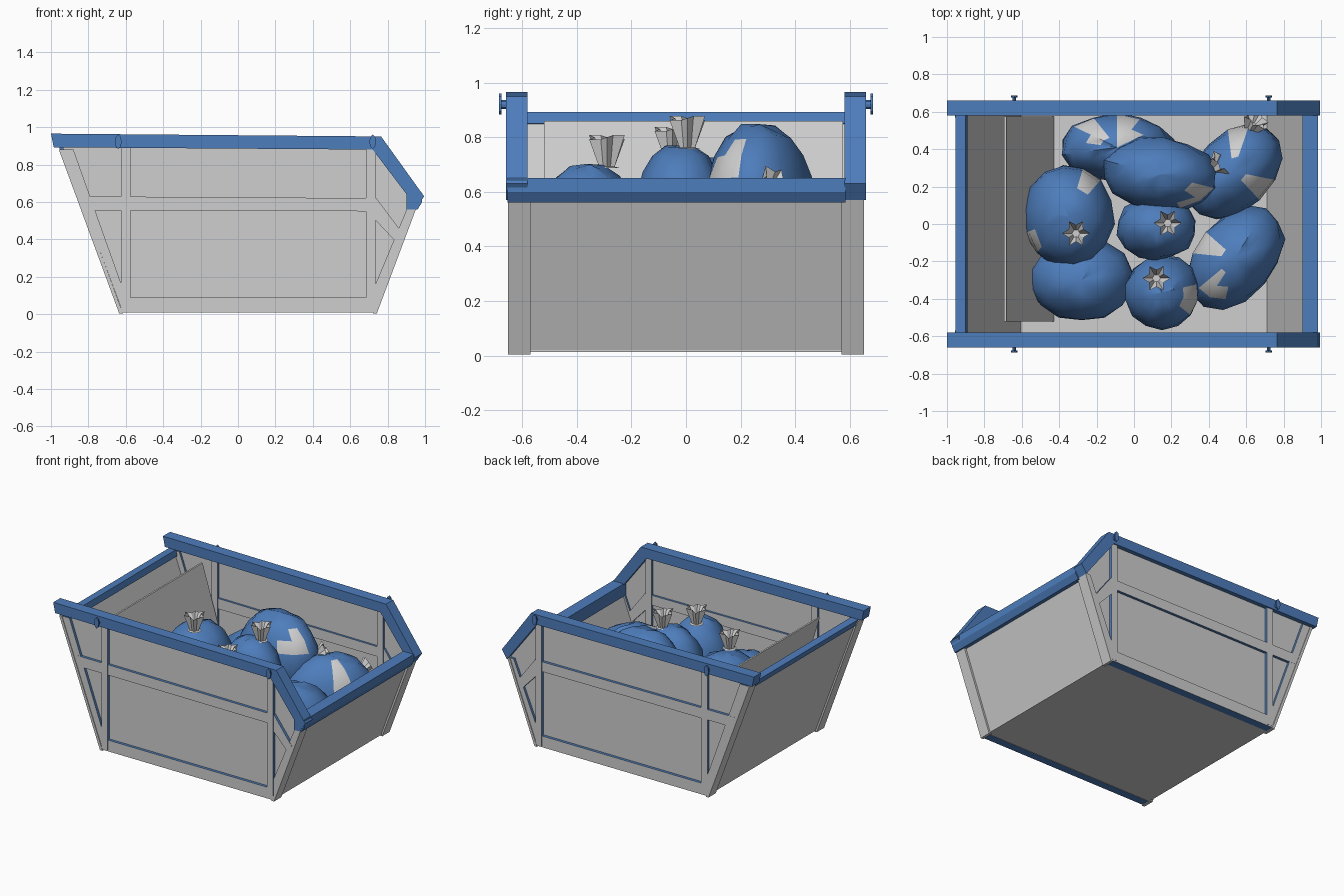
import bpy, bmesh, math, random
from mathutils import Vector

random.seed(4)
cube = bpy.data.objects.get("Cube")
if cube:
    bpy.data.objects.remove(cube, do_unlink=True)


def material(name, rgb):
    m = bpy.data.materials.new(name)
    m.use_nodes = True
    m.diffuse_color = (*rgb, 1)
    m.node_tree.nodes["Principled BSDF"].inputs["Base Color"].default_value = (*rgb, 1)
    return m


GREY = material("light_grey", (0.62, 0.62, 0.62))
BLUE = material("steel_blue", (0.075, 0.205, 0.50))


def finish(name, bm, mats, smooth=False):
    bmesh.ops.recalc_face_normals(bm, faces=bm.faces)
    me = bpy.data.meshes.new(name)
    bm.to_mesh(me)
    bm.free()
    for m in mats:
        me.materials.append(m)
    ob = bpy.data.objects.new(name, me)
    bpy.context.collection.objects.link(ob)
    if smooth:
        bpy.ops.object.select_all(action="DESELECT")
        ob.select_set(True)
        bpy.context.view_layer.objects.active = ob
        bpy.ops.object.shade_smooth_by_angle(angle=math.radians(40))
    return ob


def prism(name, outline, y0, y1, mat=GREY, edge=None):
    """Extrude an x-z outline along y; edge is the colour of the faces around it."""
    bm = bmesh.new()
    face = bm.faces.new([bm.verts.new((x, y0, z)) for x, z in outline])
    new = bmesh.ops.extrude_face_region(bm, geom=[face])["geom"]
    bmesh.ops.translate(bm, verts=[v for v in new if isinstance(v, bmesh.types.BMVert)],
                        vec=(0, y1 - y0, 0))
    bm.normal_update()
    if edge:
        for f in bm.faces:
            f.material_index = 0 if abs(f.normal.y) > 0.5 else 1
    return finish(name, bm, [mat, edge or mat])


def bar(a, b, w):
    """Outline of a straight strip from a to b, w wide in x."""
    return [(a[0], a[1]), (a[0] + w, a[1]), (b[0] + w, b[1]), (b[0], b[1])]


def rect(x0, x1, z0, z1):
    return [(x0, z0), (x1, z0), (x1, z1), (x0, z1)]


# Outline of the tub seen from the side
TUB = [(-0.62, 0.015), (0.73, 0.015), (0.945, 0.59), (0.73, 0.9), (-0.94, 0.9)]
RAIL = [(-1, 0.965), (0.765, 0.95), (0.995, 0.63), (0.955, 0.57), (0.72, 0.88), (-0.985, 0.892)]
RIBS = {
    "front_post": rect(0.685, 0.735, 0.02, 0.9),
    "rear_post": rect(-0.625, -0.575, 0.02, 0.9),
    "bottom_rib": rect(-0.62, 0.73, 0.01, 0.09),
    "middle_rib": [(-0.86, 0.63), (-0.83, 0.555), (0.69, 0.55), (0.86, 0.37),
                   (0.89, 0.42), (0.74, 0.62)],
    "rear_slope_rib": [(-0.94, 0.88), (-0.62, 0.02), (-0.62, 0.15), (-0.88, 0.88)],
    "front_slope_rib": [(0.735, 0.02), (0.945, 0.58), (0.91, 0.58), (0.735, 0.16)],
}

# Side walls, ribs, rails, corner strips and lifting lugs, mirrored front to back
for s, side in ((-1, "right"), (1, "left")):
    prism(side + "_side_panel", TUB, s * 0.608, s * 0.63)
    for i, (name, outline) in enumerate(RIBS.items()):
        d = 0.0008 * i
        prism(f"{side}_{name}", outline, s * (0.59 + d), s * (0.652 - d), GREY, BLUE)
    prism(side + "_top_rail", RAIL, s * 0.58, s * 0.66, BLUE)
    prism(side + "_rear_corner", bar((-0.635, 0.003), (-0.958, 0.88), 0.02), s * 0.57, s * 0.653)
    prism(side + "_front_corner", bar((0.722, 0.003), (0.942, 0.59), 0.02), s * 0.57, s * 0.653)
    for x in (-0.64, 0.72):
        stalk = [(x + 0.01 * math.cos(a), 0.92 + 0.016 * math.sin(a))
                 for a in (k * math.tau / 8 for k in range(8))]
        plate = [(x + 0.018 * math.cos(a), 0.922 + 0.038 * math.sin(a))
                 for a in (k * math.tau / 8 for k in range(8))]
        prism(side + "_lug_stalk", stalk, s * 0.65, s * 0.678, BLUE)
        prism(side + "_lug_plate", plate, s * 0.677, s * 0.686, BLUE)

# Floor, end walls and end rails
prism("floor", rect(-0.625, 0.735, 0.012, 0.025), -0.61, 0.61)
prism("rear_wall", bar((-0.628, 0.02), (-0.942, 0.87), 0.025), -0.59, 0.59)
prism("front_wall", bar((0.71, 0.02), (0.925, 0.6), 0.025), -0.59, 0.59)
prism("rear_rail", [(-0.955, 0.89), (-0.9, 0.893), (-0.89, 0.85), (-0.94, 0.845)],
      -0.585, 0.585, BLUE)
prism("front_rail", [(0.9, 0.65), (0.985, 0.65), (0.985, 0.6), (0.96, 0.56), (0.9, 0.56)],
      -0.655, 0.585, BLUE)

# Loose board leaning against the rear wall
prism("leaning_board", bar((-0.44, 0.025), (-0.695, 0.86), 0.012), -0.52, 0.575)


def bag(name, centre, size, turn=0, patches=()):
    """Lumpy low-poly sack with pale worn patches near the given x-y points."""
    bm = bmesh.new()
    bmesh.ops.create_uvsphere(bm, u_segments=14, v_segments=10, radius=1)
    c, s = math.cos(turn), math.sin(turn)
    for v in bm.verts:
        p = v.co * random.uniform(0.97, 1.05)
        x, y = p.x * size[0], p.y * size[1]
        v.co = Vector((x * c - y * s, x * s + y * c, p.z * size[2])) + Vector(centre)
    bm.normal_update()
    for f in bm.faces:
        m = f.calc_center_median()
        if f.normal.z > 0.1 and any(math.hypot(m.x - px, m.y - py) < 0.065 for px, py in patches):
            f.material_index = 1
    finish(name, bm, [BLUE, GREY], True)


def neck(name, base, direction=(0, 0, 1), height=0.11):
    """Pleated, flared bag neck, hollow at the top."""
    bm = bmesh.new()
    rot = Vector((0, 0, 1)).rotation_difference(Vector(direction))
    n, rings = 12, []
    for r, z, pleat in ((0.045, -0.02, 0), (0.03, 0.02, 0.1), (0.06, 1, 0.25), (0.02, 0.5, 0.1)):
        ring = []
        for k in range(n):
            a = k * math.tau / n
            q = r * (1 + pleat * (-1) ** k)
            h = z * height * (1 + 0.08 * math.sin(2 * a))
            p = Vector((q * math.cos(a), q * math.sin(a), h))
            ring.append(bm.verts.new(rot @ p + Vector(base)))
        rings.append(ring)
    for lo, hi in zip(rings, rings[1:]):
        for k in range(n):
            j = (k + 1) % n
            bm.faces.new((lo[k], lo[j], hi[j], hi[k]))
    bm.faces.new(rings[-1])
    finish(name, bm, [GREY])


# Pile of sacks
bag("rear_bag", (-0.35, 0.04, 0.44), (0.24, 0.28, 0.29), 0.1, [(-0.25, 0.22), (-0.58, -0.05)])
bag("rear_right_bag", (-0.28, -0.3, 0.31), (0.28, 0.22, 0.27))
bag("rear_left_bag", (-0.09, 0.41, 0.34), (0.3, 0.18, 0.28), 0, [(-0.22, 0.5), (-0.05, 0.5)])
bag("centre_bag", (0.12, -0.02, 0.53), (0.21, 0.17, 0.24))
bag("top_bag", (0.14, 0.265, 0.56), (0.305, 0.2, 0.29), -0.1, [(0.32, 0.17)])
bag("right_bag", (0.15, -0.365, 0.43), (0.2, 0.2, 0.27), 0, [(0.3, -0.42)])
bag("front_left_bag", (0.53, 0.28, 0.36), (0.3, 0.2, 0.28), 0.75, [(0.56, 0.45), (0.66, 0.2)])
bag("front_right_bag", (0.54, -0.18, 0.33), (0.31, 0.21, 0.28), 0.85,
    [(0.42, -0.1), (0.42, -0.33)])

neck("rear_bag_neck", (-0.31, -0.05, 0.72))
neck("centre_bag_neck", (0.18, 0.005, 0.76))
neck("right_bag_neck", (0.12, -0.29, 0.69))
neck("front_left_bag_neck", (0.42, 0.29, 0.59), (0.6, 0.5, 0.5), 0.08)
neck("rear_left_bag_neck", (0.62, 0.5, 0.45), (0.4, 0.7, 0.5), 0.08)
